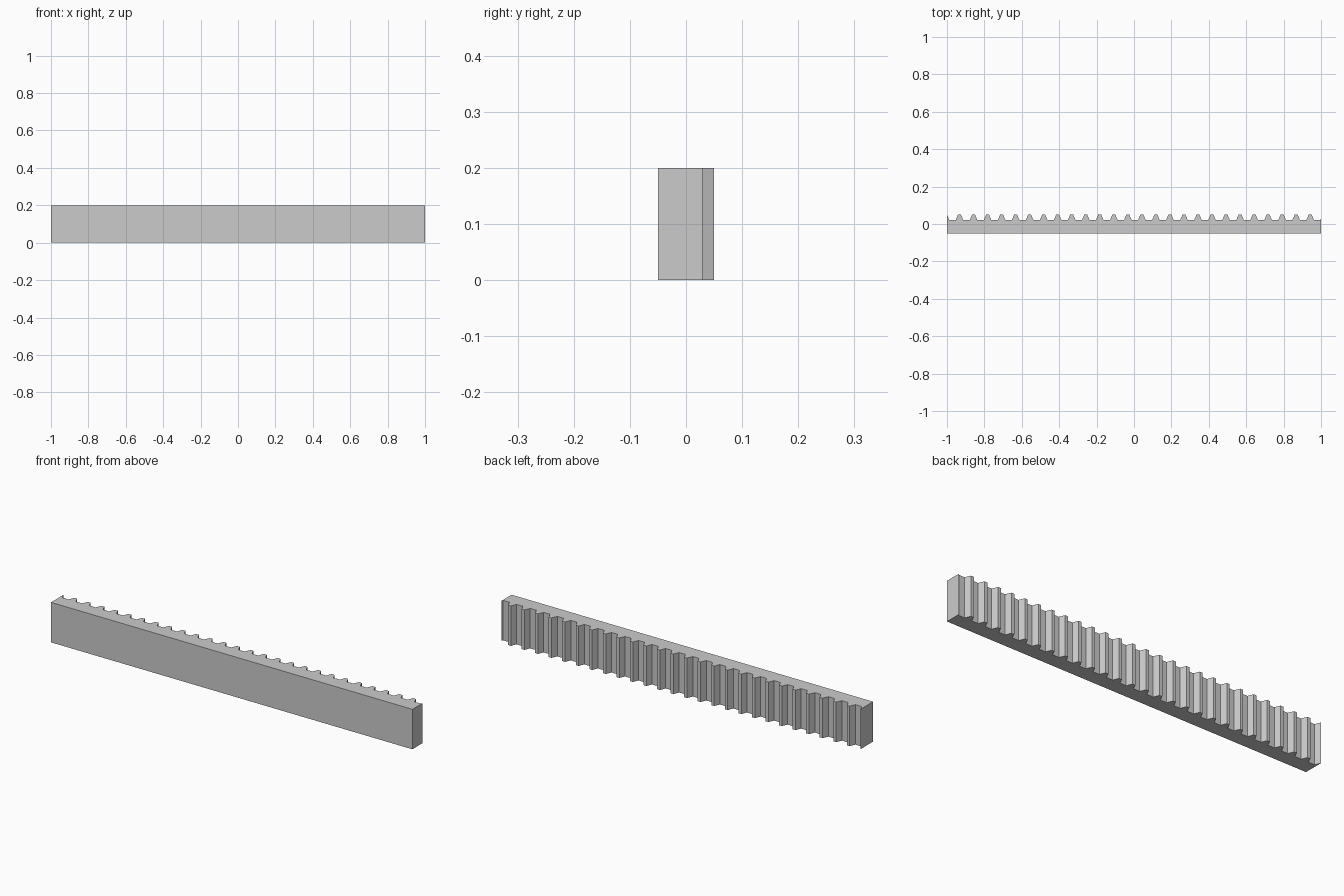
import bpy, bmesh

# Remove the default cube
cube = bpy.data.objects.get("Cube")
if cube:
    bpy.data.objects.remove(cube, do_unlink=True)

HALF, HEIGHT = 1.0, 0.2
BACK, ROOT, TIP = -0.05, 0.022, 0.05
PITCH, FIRST_TOOTH, TEETH = 0.075, -0.933, 26
TIP_HALF, ROOT_HALF = 0.008, 0.02

# Plain grey material
grey = bpy.data.materials.new("plain_grey")
grey.use_nodes = True
colour = (0.6, 0.6, 0.6, 1)
grey.diffuse_color = colour
grey.node_tree.nodes["Principled BSDF"].inputs["Base Color"].default_value = colour

# Toothed edge, with one extra tooth past each end
edge = []
for i in range(-1, TEETH + 1):
    x = FIRST_TOOTH + i * PITCH
    edge += [(x - ROOT_HALF, ROOT), (x - TIP_HALF, TIP),
             (x + TIP_HALF, TIP), (x + ROOT_HALF, ROOT)]
outline = [(edge[0][0], BACK)] + edge + [(edge[-1][0], BACK)]

# Rack bar: trim the outline to length, then extrude it upward
bm = bmesh.new()
bm.faces.new([bm.verts.new((x, y, 0)) for x, y in outline])
for side in (-1, 1):
    bmesh.ops.bisect_plane(bm, geom=bm.verts[:] + bm.edges[:] + bm.faces[:],
                           plane_co=(side * HALF, 0, 0), plane_no=(side, 0, 0),
                           clear_outer=True)
top = bmesh.ops.extrude_face_region(bm, geom=bm.faces[:])["geom"]
bmesh.ops.translate(bm, vec=(0, 0, HEIGHT),
                    verts=[v for v in top if isinstance(v, bmesh.types.BMVert)])
bmesh.ops.recalc_face_normals(bm, faces=bm.faces[:])

mesh = bpy.data.meshes.new("gear_rack")
bm.to_mesh(mesh)
bm.free()
mesh.materials.append(grey)
rack = bpy.data.objects.new("gear_rack", mesh)
bpy.context.collection.objects.link(rack)
